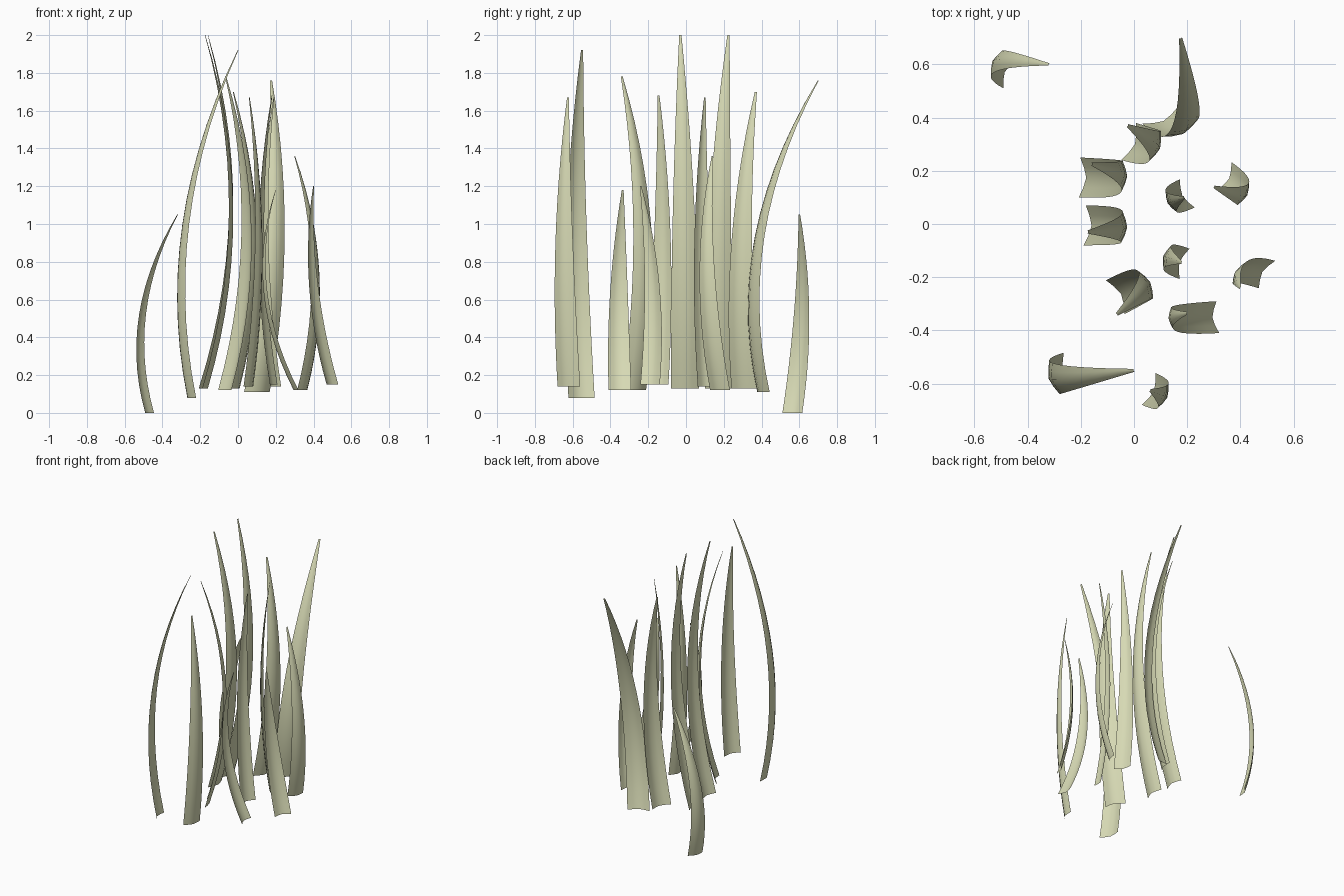
import bpy, math
from mathutils import Vector

# pale green leaf colour
mat = bpy.data.materials.new("leaf_green")
mat.diffuse_color = (0.68, 0.70, 0.46, 1)

ROWS, COLS = 14, 4


def blade(name, base, mid, tip, width, angle):
    """Curved, tapering, creased leaf: base xyz, mid xy (half height), tip xyz."""
    b, t = Vector(base), Vector(tip)
    m = Vector((mid[0], mid[1], (b.z + t.z) / 2))
    a = math.radians(angle)
    side = Vector((math.cos(a), math.sin(a), 0))
    out = Vector((side.y, -side.x, 0))          # the crease points to the bulge
    if out.dot(m - (b + t) / 2) < 0:
        out = -out
    verts, faces = [], []
    for i in range(ROWS + 1):
        s = i / ROWS
        # parabola through base, mid and tip
        c = b * ((1 - s) * (1 - 2 * s)) + m * (4 * s * (1 - s)) + t * (s * (2 * s - 1))
        w = width * (1 - 0.92 * s * s)
        for j in range(COLS + 1):
            u = 2 * j / COLS - 1
            verts.append(c + side * (u * w / 2) + out * (0.17 * w * (1 - abs(u) ** 1.4)))
    n = COLS + 1
    for i in range(ROWS):
        for j in range(COLS):
            k = i * n + j
            faces.append((k, k + 1, k + n + 1, k + n))
    me = bpy.data.meshes.new(name)
    me.from_pydata(verts, [], faces)
    me.polygons.foreach_set("use_smooth", [True] * len(faces))
    me.materials.append(mat)
    ob = bpy.data.objects.new(name, me)
    bpy.context.collection.objects.link(ob)


# base, mid (x, y), tip, width, direction of the blade's width in plan
blades = [
    ((-0.468, 0.563, 0.00), (-0.505, 0.612), (-0.32, 0.60, 1.05), 0.115, 66),
    ((0.10, 0.41, 0.11), (0.195, 0.39), (0.175, 0.70, 1.76), 0.15, 26),
    ((-0.02, 0.31, 0.13), (0.08, 0.295), (-0.025, 0.37, 1.70), 0.15, 68),
    ((-0.205, 0.175, 0.13), (-0.045, 0.18), (-0.16, 0.225, 2.0), 0.15, 88),
    ((-0.185, -0.005, 0.13), (-0.045, -0.012), (-0.175, -0.03, 2.0), 0.15, 87),
    ((-0.07, -0.275, 0.12), (0.045, -0.23), (-0.065, -0.34, 1.78), 0.145, 119),
    ((-0.243, -0.553, 0.08), (-0.275, -0.58), (0.0, -0.55, 1.92), 0.145, 107),
    ((0.055, -0.62, 0.14), (0.11, -0.645), (0.06, -0.625, 1.67), 0.13, 67),
    ((0.315, -0.35, 0.12), (0.15, -0.355), (0.20, -0.335, 1.18), 0.12, 95),
    ((0.50, -0.19, 0.15), (0.40, -0.18), (0.40, -0.24, 1.20), 0.12, 59),
    ((0.19, -0.15, 0.15), (0.125, -0.125), (0.18, -0.145, 1.68), 0.12, 72),
    ((0.20, 0.115, 0.14), (0.14, 0.085), (0.19, 0.10, 1.67), 0.12, 118),
    ((0.34, 0.18, 0.12), (0.41, 0.112), (0.30, 0.14, 1.36), 0.118, 63),
]
for i, args in enumerate(blades, 1):
    blade(f"grass_blade_{i:02d}", *args)
